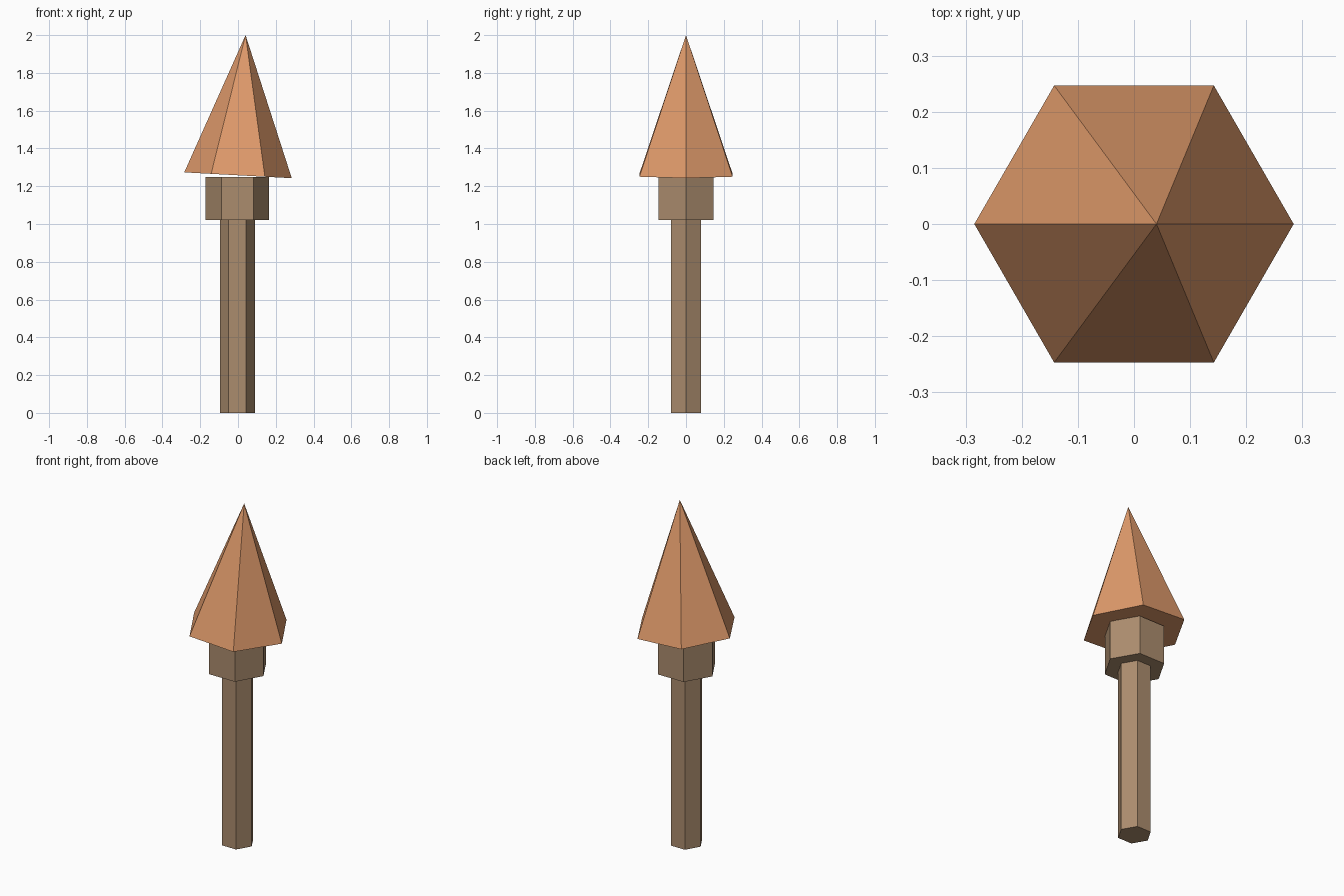
import bpy
import bmesh
from math import cos, sin, pi
from mathutils import Matrix, Vector

default = bpy.data.objects.get("Cube")
if default:
    bpy.data.objects.remove(default, do_unlink=True)

SIDES = 6


def make_material(name, rgb):
    mat = bpy.data.materials.new(name)
    mat.use_nodes = True
    color = (*rgb, 1.0)
    mat.diffuse_color = color
    mat.node_tree.nodes["Principled BSDF"].inputs["Base Color"].default_value = color
    return mat


def ring(bm, radius, z):
    """Hexagon with corners on the x axis."""
    angles = [2 * pi * i / SIDES for i in range(SIDES)]
    return [bm.verts.new((radius * cos(a), radius * sin(a), z)) for a in angles]


def add_part(name, mat, radius, height, location, pointed=False, tilt=0.0):
    """Closed hexagonal prism, or pyramid when pointed, standing on its base."""
    bm = bmesh.new()
    base = ring(bm, radius, 0)
    bm.faces.new(base[::-1])
    if pointed:
        tip = bm.verts.new((0, 0, height))
    else:
        top = ring(bm, radius, height)
        bm.faces.new(top)
    for i in range(SIDES):
        j = (i + 1) % SIDES
        upper = [tip] if pointed else [top[j], top[i]]
        bm.faces.new([base[i], base[j]] + upper)
    bmesh.ops.recalc_face_normals(bm, faces=bm.faces)
    mesh = bpy.data.meshes.new(name)
    bm.to_mesh(mesh)
    bm.free()
    mesh.materials.append(mat)
    obj = bpy.data.objects.new(name, mesh)
    obj.matrix_world = Matrix.Translation(Vector(location)) @ Matrix.Rotation(tilt, 4, "Y")
    bpy.context.collection.objects.link(obj)
    return obj


wood = make_material("brown wood", (0.41, 0.265, 0.155))
copper = make_material("copper orange", (0.74, 0.325, 0.146))

# Slim post and the wider collar on top of it
add_part("post", wood, 0.092, 1.03, (-0.003, 0, 0))
add_part("collar", wood, 0.168, 0.23, (-0.003, 0, 1.02))

# Slightly leaning pointed cap
add_part("pointed_cap", copper, 0.285, 0.743, (0, 0, 1.258), pointed=True, tilt=0.054)
